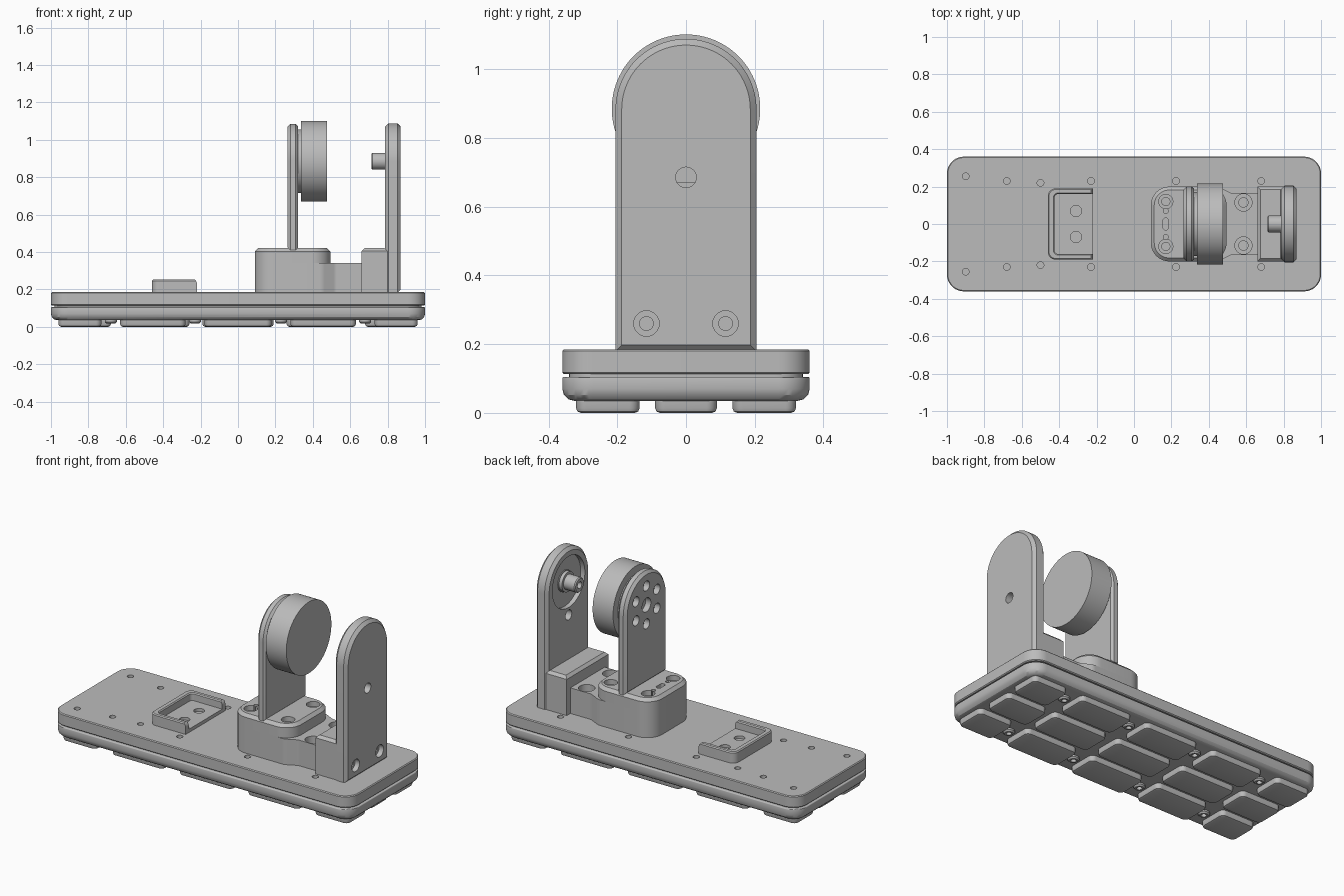
import bpy, bmesh
from math import pi, cos, sin, tan
from mathutils import Vector

cube = bpy.data.objects.get("Cube")
if cube:
    bpy.data.objects.remove(cube)

grey = bpy.data.materials.new("plain grey")
grey.use_nodes = True
GREY = (0.5, 0.5, 0.5, 1)
grey.diffuse_color = GREY
grey.node_tree.nodes["Principled BSDF"].inputs["Base Color"].default_value = GREY

AXES = {"x": lambda u, v, w: (w, u, v),
        "y": lambda u, v, w: (u, w, v),
        "z": lambda u, v, w: (u, v, w)}


def fillet(corners, steps=10):
    """Outline from (u, v, radius) corners, each rounded by its radius."""
    pts = []
    for i, (u, v, r) in enumerate(corners):
        p = Vector((u, v))
        if r == 0:
            pts.append(p)
            continue
        a = (Vector(corners[i - 1][:2]) - p).normalized()
        b = (Vector(corners[(i + 1) % len(corners)][:2]) - p).normalized()
        half = a.angle(b) / 2
        centre = p + (a + b).normalized() * (r / sin(half))
        start = p + a * (r / tan(half)) - centre
        sweep = start.angle_signed(p + b * (r / tan(half)) - centre)
        for k in range(steps + 1):
            t = -sweep * k / steps
            pts.append(centre + Vector((start.x * cos(t) - start.y * sin(t),
                                        start.x * sin(t) + start.y * cos(t))))
    return [p for i, p in enumerate(pts) if (p - pts[i - 1]).length > 1e-4]


def rect(u0, u1, v0, v1, r=0):
    return fillet([(u0, v0, r), (u1, v0, r), (u1, v1, r), (u0, v1, r)])


def circle(u, v, r, n=32):
    return [Vector((u + r * cos(2 * pi * i / n), v + r * sin(2 * pi * i / n))) for i in range(n)]


def prism(name, outline, lo, hi, axis="z", bevel_lo=0, bevel_hi=0, segments=1):
    """Extrude an outline along an axis and optionally bevel either rim."""
    bm = bmesh.new()
    place = AXES[axis]
    rings = [[bm.verts.new(place(p.x, p.y, w)) for p in outline] for w in (lo, hi)]
    caps = [bm.faces.new(ring) for ring in rings]
    n = len(outline)
    for i in range(n):
        j = (i + 1) % n
        bm.faces.new((rings[0][i], rings[0][j], rings[1][j], rings[1][i]))
    bmesh.ops.recalc_face_normals(bm, faces=bm.faces)
    rims = [list(cap.edges) for cap in caps]
    for rim, size in zip(rims, (bevel_lo, bevel_hi)):
        if size:
            bmesh.ops.bevel(bm, geom=rim, offset=size, segments=segments,
                            profile=0.5, affect="EDGES")
    mesh = bpy.data.meshes.new(name)
    bm.to_mesh(mesh)
    bm.free()
    obj = bpy.data.objects.new(name, mesh)
    bpy.context.collection.objects.link(obj)
    mesh.materials.append(grey)
    return obj


def combine(obj, cutters, operation="DIFFERENCE"):
    bpy.context.view_layer.objects.active = obj
    for cutter in cutters:
        mod = obj.modifiers.new("cut", "BOOLEAN")
        mod.operation, mod.solver, mod.object = operation, "EXACT", cutter
        bpy.ops.object.modifier_apply(modifier=mod.name)
        bpy.data.objects.remove(cutter)


def hole(u, v, r, lo, hi, axis="z"):
    return prism("cutter", circle(u, v, r, 24), lo, hi, axis)


# Two stacked base plates with a narrow groove between them
DECK = 0.185
top_plate = prism("top_plate", rect(-1, 1, -0.36, 0.36, 0.09), 0.113, DECK,
                  bevel_lo=0.005, bevel_hi=0.005)
prism("groove_core", rect(-0.98, 0.98, -0.34, 0.34, 0.08), 0.1, 0.118)
prism("bottom_plate", rect(-1, 1, -0.36, 0.36, 0.09), 0.035, 0.105,
      bevel_lo=0.035, bevel_hi=0.005, segments=3)
spots = [(-0.9, 0.255), (-0.68, 0.23), (-0.5, 0.22), (-0.23, 0.23), (0.225, 0.23), (0.68, 0.23)]
combine(top_plate, [hole(x, s * y, 0.018, 0.13, 0.3) for x, y in spots for s in (-1, 1)])

# Rubber pads in three rows, with screws in the gaps
outer = [(-0.96, -0.73), (-0.63, -0.28), (-0.18, 0.18), (0.28, 0.63), (0.73, 0.96)]
middle = [(-0.95, -0.68), (-0.63, -0.26), (-0.19, 0.19), (0.26, 0.63), (0.68, 0.95)]
for y0, y1, row in ((-0.32, -0.135, outer), (-0.09, 0.09, middle), (0.135, 0.32, outer)):
    for x0, x1 in row:
        prism("foot_pad", rect(x0, x1, y0, y1, 0.03), 0.0, 0.05, bevel_lo=0.014, segments=2)
for x in (-0.68, -0.23, 0.23, 0.68):
    for y in (-0.23, 0.23):
        screw = prism("base_screw", circle(x, y, 0.032), 0.018, 0.05, bevel_lo=0.008)
        combine(screw, [hole(x, y, 0.015, 0, 0.035)])

# Small open tray
U = [(-0.46, -0.19, 0.04), (-0.215, -0.19, 0), (-0.215, -0.16, 0), (-0.425, -0.16, 0.02),
     (-0.425, 0.16, 0.02), (-0.215, 0.16, 0), (-0.215, 0.19, 0), (-0.46, 0.19, 0.04)]
tray_wall = prism("tray_wall", fillet(U), DECK - 0.005, 0.252, bevel_hi=0.006)
side = fillet([(-0.5, 0.1, 0), (-0.218, 0.1, 0), (-0.218, 0.26, 0.035), (-0.5, 0.26, 0)])
combine(tray_wall, [prism("cutter", side, -0.3, 0.3, "y")], "INTERSECT")
tray_floor = prism("tray_floor", rect(-0.44, -0.218, -0.175, 0.175), DECK - 0.005, 0.205)
combine(tray_floor, [hole(-0.31, s * 0.07, 0.03, 0.188, 0.3) for s in (-1, 1)])

# Pedestal body with a narrow tongue towards the fixed support
body = [(0.09, -0.2, 0.1), (0.45, -0.2, 0.06), (0.52, -0.165, 0.04), (0.68, -0.165, 0),
        (0.68, 0.165, 0), (0.52, 0.165, 0.04), (0.45, 0.2, 0.06), (0.09, 0.2, 0.1)]
pedestal = prism("pedestal", fillet(body), DECK - 0.005, 0.34)
combine(pedestal, [hole(0.585, s * 0.115, r, z, 0.4)
                   for s in (-1, 1) for r, z in ((0.046, 0.28), (0.025, 0.22))])

# Cap on the pedestal carrying the disc support
cap = prism("pedestal_cap", rect(0.09, 0.495, -0.2, 0.2, 0.1), 0.339, 0.42, bevel_hi=0.018)
cuts = [prism("cutter", rect(0.155, 0.185, -0.032, 0.032, 0.0149), 0.37, 0.5)]
for s in (-1, 1):
    cuts.append(hole(0.17, s * 0.07, 0.013, 0.37, 0.5))
    for x in (0.17, 0.42):
        cuts += [hole(x, s * 0.12, 0.038, 0.39, 0.5), hole(x, s * 0.12, 0.022, 0.36, 0.5)]
combine(cap, cuts)


def upright(name, half, z0, top, x0, x1, b0, b1):
    arch = fillet([(-half, z0, 0), (half, z0, 0), (half, top, half), (-half, top, half)], 20)
    return prism(name, arch, x0, x1, "x", b0, b1)


# Disc support with a ring of screw holes, and the disc itself
PIVOT = 0.885
disc_support = upright("disc_support", 0.2, 0.41, 1.085, 0.265, 0.32, 0.016, 0.012)
ring = [hole(0, PIVOT, 0.042, 0.2, 0.3, "x")]
ring += [hole(0.115 * sin(i * pi / 3), PIVOT + 0.115 * cos(i * pi / 3), 0.03, 0.2, 0.3, "x")
         for i in range(6)]
combine(disc_support, ring)
prism("disc_hub", circle(0, PIVOT, 0.17, 64), 0.315, 0.345, "x")
prism("disc", circle(0, PIVOT, 0.216, 96), 0.338, 0.475, "x")

# Fixed support: foot block, tall plate and pivot pin
foot_block = prism("support_foot", rect(0.66, 0.8, -0.2, 0.2), DECK - 0.005, 0.42, bevel_hi=0.016)
support = upright("fixed_support", 0.205, DECK - 0.005, 1.088, 0.787, 0.87, 0.018, 0.018)
cuts = [hole(0, 0.685, 0.03, 0.7, 1, "x"),
        prism("cutter", circle(0, PIVOT, 0.155, 64), 0.7, 0.815, "x")]
for s in (-1, 1):
    cuts += [hole(s * 0.115, 0.26, 0.037, 0.84, 1, "x"), hole(s * 0.115, 0.26, 0.02, 0.81, 1, "x")]
combine(support, cuts)
prism("pin_collar", circle(0, PIVOT, 0.065), 0.81, 0.825, "x")
prism("pin_collar_front", circle(0, PIVOT, 0.06), 0.79, 0.815, "x")
pin = prism("pivot_pin", circle(0, PIVOT, 0.045), 0.713, 0.82, "x", bevel_lo=0.006)
combine(pin, [hole(0, PIVOT, 0.02, 0.6, 0.75, "x")])

# Smooth curved walls while keeping the rims crisp
bpy.ops.object.select_all(action="DESELECT")
for obj in bpy.context.collection.objects:
    if obj.type == "MESH":
        obj.select_set(True)
        bpy.context.view_layer.objects.active = obj
bpy.ops.object.shade_smooth_by_angle(angle=pi / 6)
